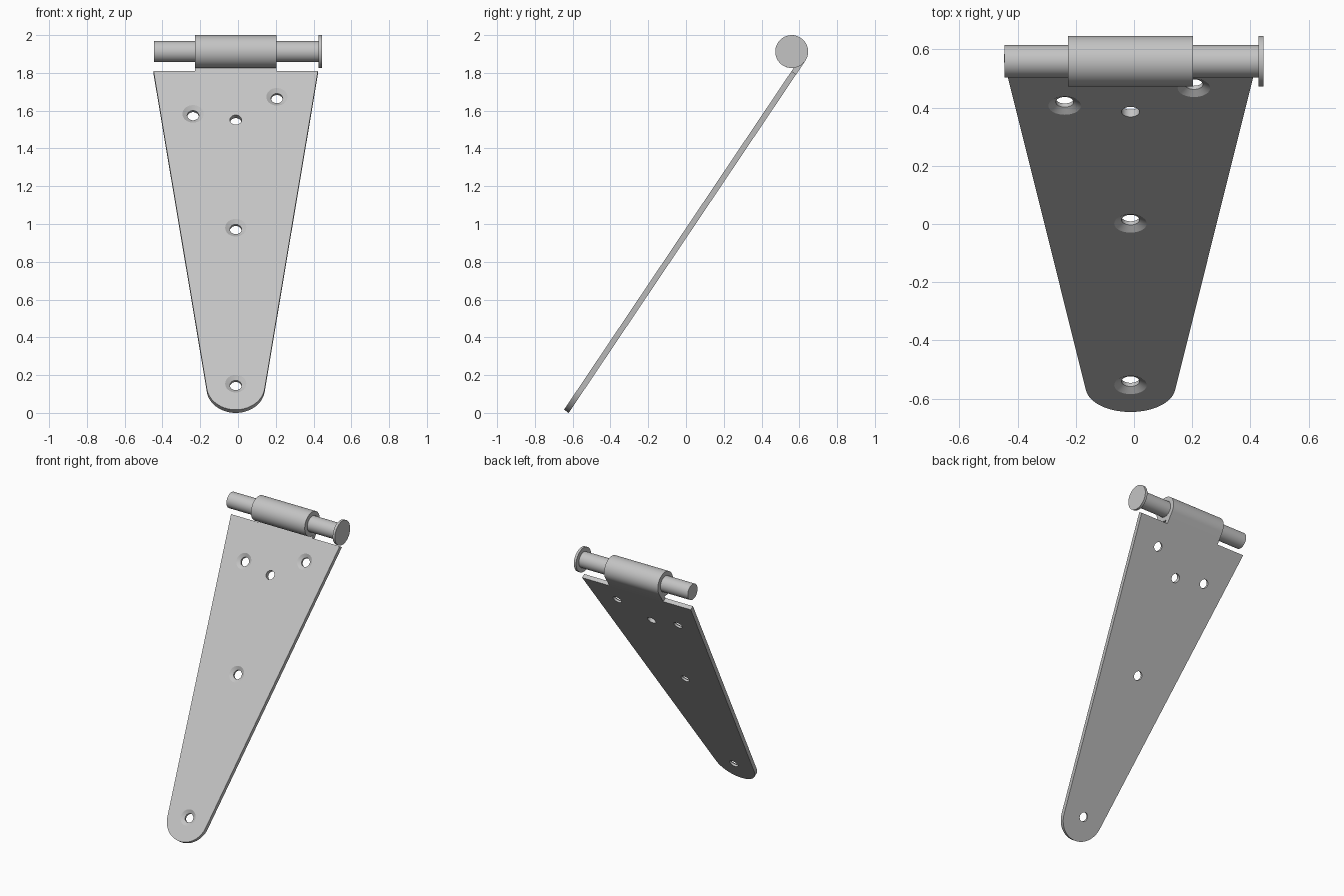
import bpy, bmesh
from math import radians, sin, cos, pi, atan2
from mathutils import Matrix, Vector

if "Cube" in bpy.data.objects:
    bpy.data.objects.remove(bpy.data.objects["Cube"], do_unlink=True)

# Plate frame: x across, v up along the plate, w out of its front face
LEAN, THICK, MID = radians(56.1), 0.03, -0.012
TOP_V, BARREL_V, BARREL_R, PIN_R = 2.16, 2.246, 0.087, 0.056
FRAME = Matrix.Translation((0, -0.621, 0)) @ Matrix.Rotation(LEAN, 4, 'X')

steel = bpy.data.materials.new("steel grey")
steel.use_nodes = True
GREY = (0.55, 0.55, 0.55, 1)
steel.diffuse_color = GREY
steel.node_tree.nodes["Principled BSDF"].inputs["Base Color"].default_value = GREY


def finish(name, bm):
    bmesh.ops.recalc_face_normals(bm, faces=bm.faces)
    mesh = bpy.data.meshes.new(name)
    bm.to_mesh(mesh)
    bm.free()
    mesh.materials.append(steel)
    ob = bpy.data.objects.new(name, mesh)
    bpy.context.collection.objects.link(ob)
    ob.matrix_world = FRAME
    return ob


def smooth(ob):
    bpy.ops.object.select_all(action='DESELECT')
    ob.select_set(True)
    bpy.context.view_layer.objects.active = ob
    bpy.ops.object.shade_smooth_by_angle(angle=radians(30))


def extrude(bm, points, offset):
    face = bm.faces.new([bm.verts.new(p) for p in points])
    new = bmesh.ops.extrude_face_region(bm, geom=[face])["geom"]
    bmesh.ops.translate(bm, vec=offset, verts=[g for g in new if isinstance(g, bmesh.types.BMVert)])


def lathe(bm, profile, place, sides=48):
    """Stack of rings (radius, height) around z, capped at both ends."""
    rings = [[bm.verts.new(place @ Vector((r * cos(2 * pi * i / sides), r * sin(2 * pi * i / sides), h)))
              for i in range(sides)] for r, h in profile]
    for a, b in zip(rings, rings[1:]):
        for i in range(sides):
            j = (i + 1) % sides
            bm.faces.new((a[i], a[j], b[j], b[i]))
    bm.faces.new(rings[0])
    bm.faces.new(rings[-1])


# Tapered strap with a rounded tip
tip_r, half_top = 0.1545, 0.435
slope = atan2(half_top - tip_r, TOP_V - tip_r)
outline = [(MID + half_top, TOP_V, 0), (MID - half_top, TOP_V, 0)]
steps = 28
for i in range(steps + 1):
    a = pi + slope + (pi - 2 * slope) * i / steps
    outline.append((MID + tip_r * cos(a), tip_r + tip_r * sin(a), 0))
bm = bmesh.new()
extrude(bm, outline, (0, 0, THICK))
strap = finish("strap_plate", bm)

# Screw holes: x, v, countersunk
holes = [(-0.238, 1.887, True), (0.206, 1.996, True), (MID, 1.849, False),
         (MID, 1.161, True), (MID, 0.166, True)]
bm = bmesh.new()
for x, v, sunk in holes:
    profile = [(0.031, -0.02)]
    if sunk:
        profile += [(0.031, THICK - 0.015), (0.056, THICK), (0.056, THICK + 0.02)]
    else:
        profile += [(0.031, THICK + 0.02)]
    lathe(bm, profile, Matrix.Translation((x, v, 0)), 32)
cutter = finish("hole_cutter", bm)
cut = strap.modifiers.new("screw_holes", 'BOOLEAN')
cut.operation, cut.solver, cut.object = 'DIFFERENCE', 'EXACT', cutter
bpy.context.view_layer.objects.active = strap
bpy.ops.object.modifier_apply(modifier=cut.name)
bpy.data.objects.remove(cutter, do_unlink=True)
smooth(strap)

# Knuckle: a tongue of the strap curled round the pin
left, right = -0.227, 0.203
pairs = [((TOP_V, 0), (TOP_V, THICK))]
turn = 64
for i in range(turn + 1):
    a = radians(-90 + 358 * i / turn)
    pairs.append(tuple((BARREL_V + r * cos(a), BARREL_R + r * sin(a))
                       for r in (BARREL_R, BARREL_R - THICK)))
bm = bmesh.new()
sections = [[bm.verts.new((x, *p)) for x, p in
             ((left, o), (right, o), (right, n), (left, n))] for o, n in pairs]
for a, b in zip(sections, sections[1:]):
    for i in range(4):
        j = (i + 1) % 4
        bm.faces.new((a[i], a[j], b[j], b[i]))
bm.faces.new(sections[0])
bm.faces.new(sections[-1])
smooth(finish("curled_knuckle", bm))

# Hinge pin with a flat head
along_x = Matrix.Translation((0, BARREL_V, BARREL_R)) @ Matrix.Rotation(pi / 2, 4, 'Y')
bm = bmesh.new()
lathe(bm, [(PIN_R, -0.445), (PIN_R, 0.427), (BARREL_R, 0.427), (BARREL_R, 0.445)], along_x)
smooth(finish("hinge_pin", bm))
